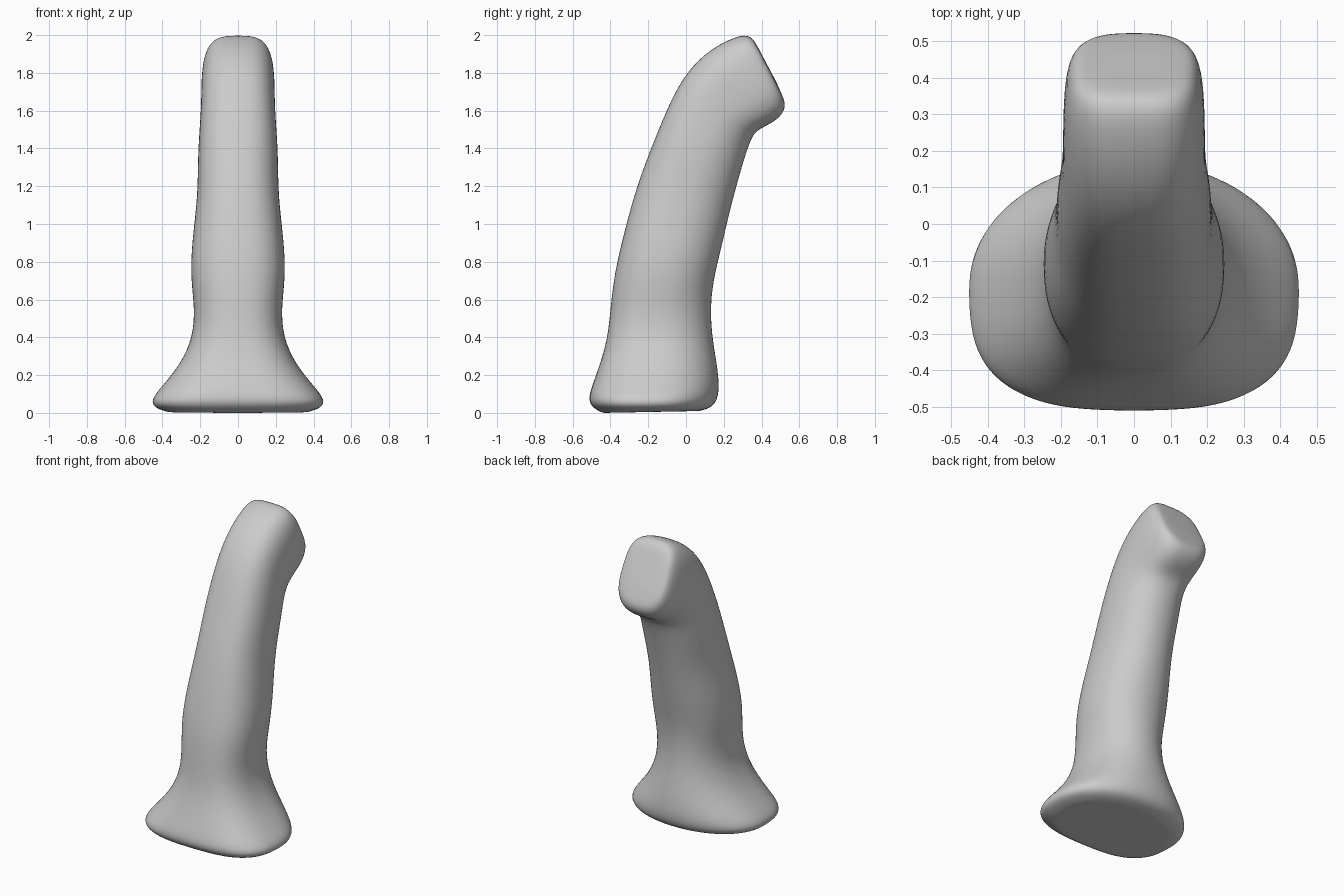
import bpy, bmesh
from math import sin, cos, pi
from mathutils import Vector

cube = bpy.data.objects.get("Cube")
if cube:
    bpy.data.objects.remove(cube, do_unlink=True)

grey = bpy.data.materials.new("plain grey")
grey.use_nodes = True
colour = (0.6, 0.6, 0.6, 1)
grey.diffuse_color = colour
grey.node_tree.nodes["Principled BSDF"].inputs["Base Color"].default_value = colour

SIDES = 32

# Stations from foot to tip: front y, front z, back y, back z, half width, front squareness
STATIONS = [
    (-.44, .00, .07, .01, .37, 2.9),
    (-.495, .025, .135, .025, .445, 2.9),
    (-.52, .07, .17, .07, .465, 2.9),
    (-.50, .14, .178, .15, .40, 2.8),
    (-.455, .26, .165, .26, .305, 2.7),
    (-.415, .40, .14, .40, .24, 2.6),
    (-.40, .56, .13, .55, .23, 2.5),
    (-.38, .74, .145, .70, .253, 2.5),
    (-.33, .95, .185, .86, .245, 2.5),
    (-.26, 1.21, .235, 1.08, .213, 2.5),
    (-.17, 1.44, .295, 1.30, .214, 2.6),
    (-.085, 1.65, .34, 1.44, .20, 2.7),
    (.005, 1.81, .37, 1.495, .195, 2.7),
    (.12, 1.92, .45, 1.53, .195, 2.8),
    (.24, 1.985, .51, 1.575, .19, 3),
    (.335, 2.01, .53, 1.63, .17, 3.2),
    (.375, 1.95, .51, 1.68, .125, 3.2),
    (.42, 1.86, .475, 1.76, .05, 2.5),
]


def power(value, exponent):
    return (1 if value >= 0 else -1) * abs(value) ** exponent


def ring(bm, station):
    """One closed cross-section, squarer at the front than at the back."""
    fy, fz, by, bz, width, square = station
    front, back = Vector((0, fy, fz)), Vector((0, by, bz))
    middle, half = (front + back) / 2, (back - front) / 2
    tip_square = 2.1 if fz < 1.7 else 2.8
    verts = []
    for i in range(SIDES):
        a = 2 * pi * i / SIDES
        e = 2 / (tip_square if cos(a) > 0 else square)
        point = middle + half * power(cos(a), e)
        point.x = width * power(sin(a), e)
        verts.append(bm.verts.new(point))
    return verts


# Single lofted body: flared foot, leaning stem and bent blunt end
bm = bmesh.new()
rings = [ring(bm, s) for s in STATIONS]
for low, high in zip(rings, rings[1:]):
    for i in range(SIDES):
        j = (i + 1) % SIDES
        bm.faces.new((low[i], low[j], high[j], high[i]))
bm.faces.new(rings[-1])
# Flat underside with an inset rim to hold its edge
under = bm.faces.new(rings[0][::-1])
bmesh.ops.inset_region(bm, faces=[under], thickness=.04)
bmesh.ops.recalc_face_normals(bm, faces=bm.faces)

mesh = bpy.data.meshes.new("curved_body")
bm.to_mesh(mesh)
bm.free()
mesh.materials.append(grey)
for poly in mesh.polygons:
    poly.use_smooth = True
body = bpy.data.objects.new("curved_body", mesh)
bpy.context.collection.objects.link(body)
smooth = body.modifiers.new("smooth", "SUBSURF")
smooth.levels = smooth.render_levels = 2
